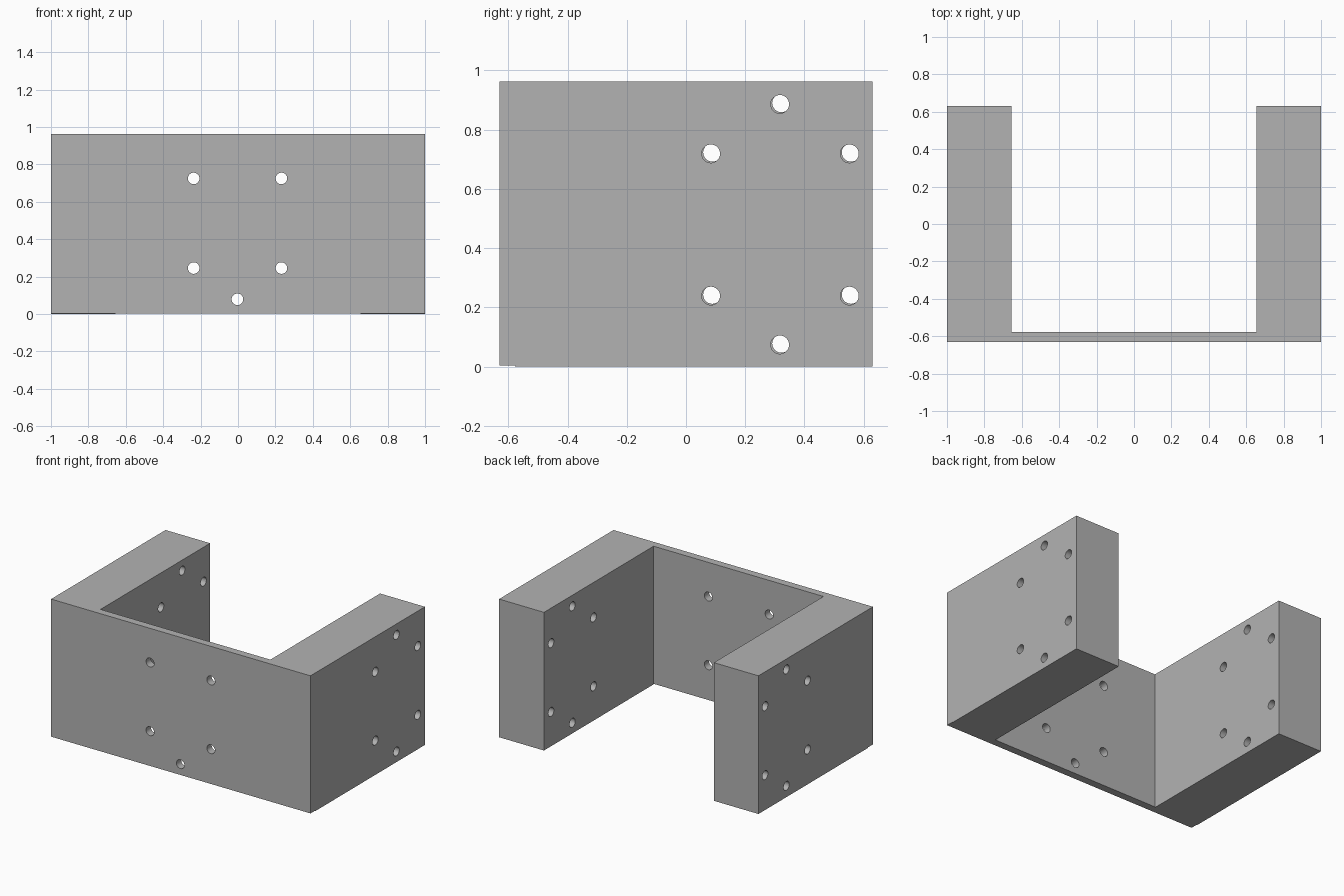
import bpy
import math

cube = bpy.data.objects.get("Cube")
if cube:
    bpy.data.objects.remove(cube, do_unlink=True)

HEIGHT = 0.963
DEPTH = 0.63
PLATE_BACK = -0.577
HOLE_RADIUS = 0.031

grey = bpy.data.materials.new("plain grey")
grey.use_nodes = True
colour = (0.45, 0.45, 0.45, 1)
grey.diffuse_color = colour
grey.node_tree.nodes["Principled BSDF"].inputs["Base Color"].default_value = colour


def block(name, low, high):
    """Box between two opposite corners."""
    centre = [(a + b) / 2 for a, b in zip(low, high)]
    bpy.ops.mesh.primitive_cube_add(size=1, location=centre)
    obj = bpy.context.object
    obj.name = name
    obj.scale = [b - a for a, b in zip(low, high)]
    bpy.ops.object.transform_apply(location=True, rotation=True, scale=True)
    obj.data.materials.append(grey)
    return obj


def drill(obj, centres, rotation):
    """Cut round through holes at the given centres."""
    for centre in centres:
        bpy.ops.mesh.primitive_cylinder_add(
            vertices=32, radius=HOLE_RADIUS, depth=0.6,
            location=centre, rotation=rotation)
        cutter = bpy.context.object
        cutter.name = "hole_cutter"
        cutter.hide_render = True
        cutter.data.materials.append(grey)
        cut = obj.modifiers.new("hole", 'BOOLEAN')
        cut.operation = 'DIFFERENCE'
        cut.solver = 'EXACT'
        cut.object = cutter
        bpy.ops.object.select_all(action='DESELECT')
        obj.select_set(True)
        bpy.context.view_layer.objects.active = obj
        bpy.ops.object.modifier_apply(modifier=cut.name)
        bpy.data.objects.remove(cutter, do_unlink=True)
    bpy.ops.object.shade_smooth_by_angle(angle=math.radians(30))


# Thin front plate with five holes
plate = block("front_plate", (-1, -DEPTH, 0.004), (1, PLATE_BACK, HEIGHT))
plate_holes = [(x, -0.6, z) for x in (-0.237, 0.232) for z in (0.246, 0.725)]
plate_holes.append((-0.003, -0.6, 0.079))
drill(plate, plate_holes, (math.pi / 2, 0, 0))

# Thick side walls with six holes each, the right ones slightly offset
for name, inner, outer, dy, dz in (("left_wall", 0.654, 1, 0, 0),
                                   ("right_wall", -0.656, -1, 0.005, 0.004)):
    wall = block(name, (min(inner, outer), PLATE_BACK, 0),
                 (max(inner, outer), DEPTH, HEIGHT))
    middle = (inner + outer) / 2
    spots = [(y, z) for y in (0.084, 0.552) for z in (0.239, 0.719)]
    spots += [(0.317, 0.074), (0.317, 0.886)]
    drill(wall, [(middle, y + dy, z + dz) for y, z in spots],
          (0, math.pi / 2, 0))
